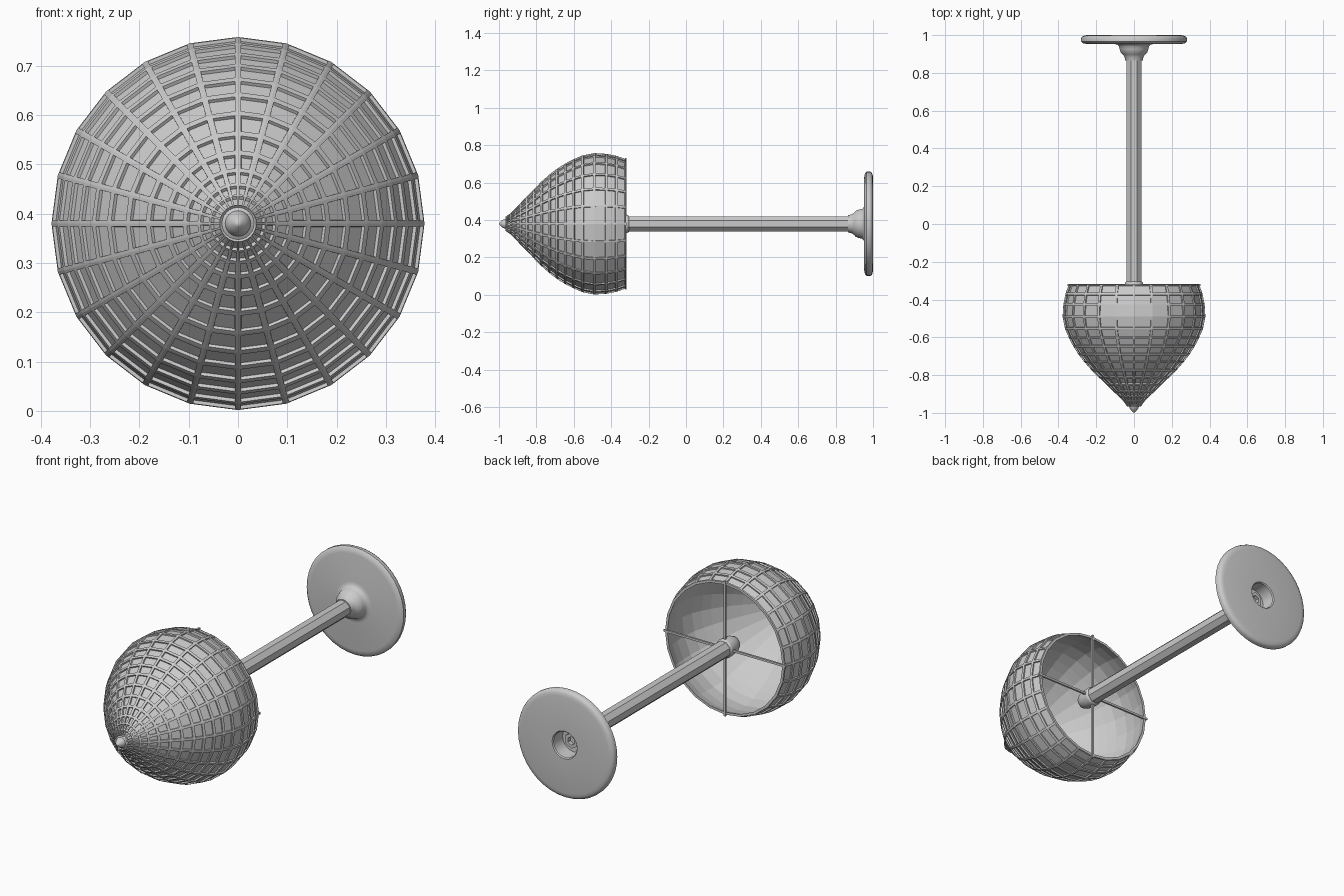
import bpy, bmesh, math

if "Cube" in bpy.data.objects:
    bpy.data.objects.remove(bpy.data.objects["Cube"])

ZC = 0.38  # height of the long axis


def lathe(name, profile, sides, phase=0.0, smooth=None):
    """Revolve (y, r) points around the long axis; r = 0 makes a pole."""
    bm = bmesh.new()
    rings = []
    for y, r in profile:
        n = 1 if r == 0 else sides
        rings.append([bm.verts.new((r * math.sin(phase + math.tau * i / sides), y,
                                    ZC + r * math.cos(phase + math.tau * i / sides)))
                      for i in range(n)])
    rows = []
    for a, b in zip(rings, rings[1:]):
        row = []
        for i in range(sides):
            j = (i + 1) % sides
            quad = [a[i % len(a)], a[j % len(a)], b[j % len(b)], b[i % len(b)]]
            row.append(bm.faces.new(list(dict.fromkeys(quad))))
        rows.append(row)
    bmesh.ops.recalc_face_normals(bm, faces=bm.faces)
    return finish(name, bm, smooth) if name else (bm, rows)


def finish(name, bm, smooth=None):
    me = bpy.data.meshes.new(name)
    bm.to_mesh(me)
    bm.free()
    ob = bpy.data.objects.new(name, me)
    bpy.context.collection.objects.link(ob)
    if smooth:
        bpy.ops.object.select_all(action='DESELECT')
        ob.select_set(True)
        bpy.context.view_layer.objects.active = ob
        bpy.ops.object.shade_smooth_by_angle(angle=math.radians(smooth))
    return ob


# Leaded shade: closed shell, outer panels sunk between raised ribs
outer = [(-0.965, 0.037), (-0.938, 0.057), (-0.915, 0.079), (-0.888, 0.108),
         (-0.853, 0.144), (-0.815, 0.183), (-0.775, 0.224), (-0.732, 0.262),
         (-0.692, 0.293), (-0.648, 0.321), (-0.604, 0.344), (-0.555, 0.365),
         (-0.49, 0.378), (-0.425, 0.374), (-0.37, 0.363), (-0.32, 0.345)]
inner = [(y + 0.012 * max(0, (-0.45 - y) / 0.5), r - 0.013) for y, r in reversed(outer)]
bm, rows = lathe(None, outer + inner + outer[:1], 24)
for k in range(len(outer) - 1):
    wide = min(0.0065, outer[k][1] * 0.06)
    bmesh.ops.inset_individual(bm, faces=rows[k], thickness=wide, depth=0,
                               use_even_offset=True)
    # steep step down to the panel
    bmesh.ops.inset_individual(bm, faces=rows[k], thickness=0.0008, depth=-0.007,
                               use_even_offset=True)
bmesh.ops.remove_doubles(bm, verts=bm.verts, dist=1e-5)
finish("shade", bm)

# Pointed finial closing the shade
lathe("finial", [(-1.0, 0), (-0.995, 0.007), (-0.985, 0.017), (-0.975, 0.023),
                 (-0.965, 0.026), (-0.958, 0.037), (-0.95, 0.036), (-0.945, 0)], 24, smooth=40)

# Cross spokes over the open end
for i in range(2):
    bm = bmesh.new()
    bmesh.ops.create_cube(bm, size=1)
    long, thin = 0.705, 0.011
    size = (thin, 0.01, long) if i == 0 else (long, 0.01, thin)
    for v in bm.verts:
        v.co = (v.co.x * size[0], v.co.y * size[1] - 0.322, v.co.z * size[2] + ZC)
    finish(("vertical" if i == 0 else "horizontal") + "_spoke", bm)

# Rounded hub at the inner end of the stem
lathe("hub", [(-0.415, 0), (-0.41, 0.018), (-0.397, 0.034), (-0.375, 0.044),
              (-0.35, 0.047), (-0.318, 0.049), (-0.312, 0.048), (-0.305, 0.042),
              (-0.30, 0)], 20, smooth=40)

# Octagonal stem
lathe("stem", [(-0.33, 0), (-0.33, 0.0435), (0.91, 0.0435), (0.91, 0)], 8, math.pi / 8)

# Mounting plate with bell collar and recessed socket in its back
lathe("mounting_plate", [(0.865, 0), (0.865, 0.046), (0.885, 0.05), (0.897, 0.058), (0.908, 0.07),
                         (0.925, 0.076), (0.942, 0.08), (0.95, 0.088), (0.953, 0.105),
                         (0.953, 0.25), (0.957, 0.27), (0.966, 0.28), (0.982, 0.28),
                         (0.992, 0.275), (0.997, 0.265), (1.0, 0.25), (1.0, 0.072),
                         (0.995, 0.067), (0.925, 0.064), (0.92, 0)], 40, smooth=40)
lathe("socket_nut", [(0.915, 0), (0.915, 0.04), (0.945, 0.04), (0.945, 0.022),
                     (0.925, 0.022), (0.925, 0)], 6)
